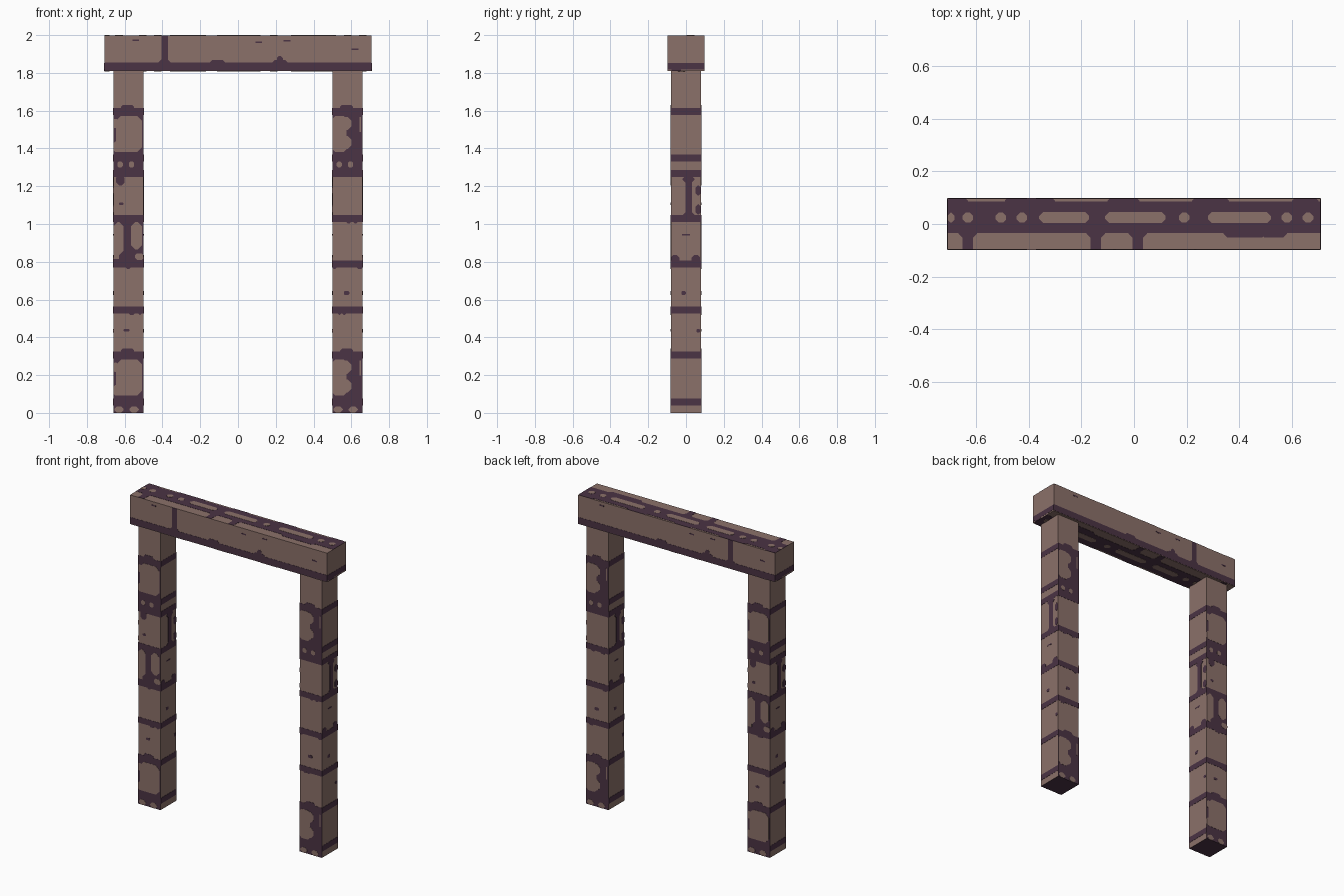
import bpy, bmesh, random
from mathutils import Vector

random.seed(4)
default_cube = bpy.data.objects.get("Cube")
if default_cube:
    bpy.data.objects.remove(default_cube, do_unlink=True)

STONE, MORTAR = 0, 1
SKIN = {MORTAR: 0.0012, STONE: 0.0024}


def make_material(name, colour):
    material = bpy.data.materials.new(name)
    material.use_nodes = True
    material.diffuse_color = (*colour, 1)
    shader = material.node_tree.nodes["Principled BSDF"]
    shader.inputs["Base Color"].default_value = (*colour, 1)
    shader.inputs["Roughness"].default_value = 0.9
    return material


MATERIALS = [
    make_material("dusty brown stone", (0.26, 0.165, 0.143)),
    make_material("dark plum mortar", (0.07, 0.033, 0.058)),
]


class Block:
    """A stone box whose sides carry thin painted plates."""

    def __init__(self, low, high):
        self.bm = bmesh.new()
        self.low, self.high = Vector(low), Vector(high)
        cube = bmesh.ops.create_cube(self.bm, size=1)
        middle, size = (self.low + self.high) / 2, self.high - self.low
        for vert in cube["verts"]:
            vert.co = middle + vert.co * size

    def side(self, name):
        """Lower-left corner, across and up directions, width and height."""
        x, y, z = Vector((1, 0, 0)), Vector((0, 1, 0)), Vector((0, 0, 1))
        across, up = {
            "front": (x, z), "back": (-x, z), "right": (y, z),
            "left": (-y, z), "top": (x, y), "bottom": (x, -y),
        }[name]
        normal = across.cross(up)
        middle, half = (self.low + self.high) / 2, (self.high - self.low) / 2
        width, height, depth = (abs(half.dot(d)) for d in (across, up, normal))
        corner = middle - across * width - up * height + normal * depth
        return corner, across, up, normal, width * 2, height * 2

    def plate(self, name, colour, u0, u1, v0, v1, bevel=0.0):
        corner, across, up, normal, width, height = self.side(name)
        u0, u1 = max(u0, 0), min(u1, width)
        v0, v1 = max(v0, 0), min(v1, height)
        b = min(bevel, (u1 - u0) * 0.45, (v1 - v0) * 0.45)
        if b > 0:
            outline = [(u0 + b, v0), (u1 - b, v0), (u1, v0 + b), (u1, v1 - b),
                       (u1 - b, v1), (u0 + b, v1), (u0, v1 - b), (u0, v0 + b)]
        else:
            outline = [(u0, v0), (u1, v0), (u1, v1), (u0, v1)]
        base = [corner + across * u + up * v for u, v in outline]
        bottom = [self.bm.verts.new(p) for p in base]
        top = [self.bm.verts.new(p + normal * SKIN[colour]) for p in base]
        faces = [self.bm.faces.new(top)]
        for i in range(len(top)):
            j = (i + 1) % len(top)
            faces.append(self.bm.faces.new((bottom[i], bottom[j], top[j], top[i])))
        for face in faces:
            face.material_index = colour

    def bumps(self, name, v, count, size=0.012):
        """Ragged lumps of mortar along a horizontal joint."""
        width = self.side(name)[4]
        for _ in range(count):
            u = random.uniform(0, width)
            half = random.uniform(1, 2.2) * size
            self.plate(name, MORTAR, u - half, u + half, v - size, v + size, size * 0.8)

    def finish(self, name):
        mesh = bpy.data.meshes.new(name)
        self.bm.to_mesh(mesh)
        self.bm.free()
        for material in MATERIALS:
            mesh.materials.append(material)
        obj = bpy.data.objects.new(name, mesh)
        bpy.context.collection.objects.link(obj)


def joints(block, name):
    """Evenly stacked mortar courses shared by every post side."""
    for v in (0.04, 0.287, 0.527, 0.77, 1.01, 1.25, 1.33, 1.577):
        block.plate(name, MORTAR, 0, 1, v, v + 0.037)


def broad_side(block, name):
    """Common joints and worn courses of the front and back."""
    joints(block, name)
    block.plate(name, MORTAR, 0, 1, 0, 0.05)
    block.plate(name, MORTAR, 0, 1, 1.25, 1.367)
    for u in (0.005, 0.085):
        block.plate(name, STONE, u, u + 0.05, 0, 0.035, 0.015)
    for u in (0.022, 0.082):
        block.plate(name, STONE, u, u + 0.028, 1.3, 1.33, 0.007)
    for v in (0.325, 1.615):
        block.plate(name, MORTAR, 0.04, 0.11, v - 0.02, v + 0.015, 0.01)
    for v in (0.527, 0.77, 1.01):
        block.bumps(name, v, 2, 0.008)


def worn_side(block, name):
    """Mortar spread along the right edge."""
    broad_side(block, name)
    for v in (0.077, 1.367):
        block.plate(name, MORTAR, 0, 1, v - 0.01, v + 0.22)
        block.plate(name, STONE, 0, 0.075, v + 0.015, v + 0.205, 0.015)
        block.plate(name, STONE, 0.03, 0.1, v + 0.13, v + 0.2, 0.02)
        block.plate(name, STONE, 0.03, 0.1, v + 0.03, v + 0.1, 0.02)
        block.plate(name, STONE, 0.143, 0.15, v + 0.12, v + 0.2)
    block.plate(name, MORTAR, 0.06, 0.09, 0.625, 0.645, 0.005)


def barred_side(block, name):
    """Framed panels and one upright joint."""
    broad_side(block, name)
    for v in (0.077, 1.367):
        block.plate(name, MORTAR, 0, 1, v - 0.01, v + 0.22)
        block.plate(name, STONE, 0.015, 0.152, v + 0.015, v + 0.205, 0.025)
        block.plate(name, STONE, 0, 0.1, v + 0.015, v + 0.07, 0.01)
        # mortar lump intruding from the edge, shaped by the stone around it
        block.plate(name, STONE, 0.003, 0.02, v + 0.14, v + 0.19, 0.004)
    block.plate(name, MORTAR, 0, 1, 0.77, 1.03)
    block.plate(name, STONE, 0, 0.053, 0.835, 1.01, 0.022)
    block.plate(name, STONE, 0, 0.03, 0.815, 0.98)
    block.plate(name, STONE, 0.093, 0.152, 0.865, 1.01, 0.022)
    block.plate(name, STONE, 0.115, 0.16, 0.81, 0.845, 0.01)
    block.plate(name, MORTAR, 0.015, 0.06, 1.205, 1.26, 0.015)
    block.plate(name, MORTAR, 0.03, 0.055, 1.1, 1.115, 0.005)
    block.plate(name, MORTAR, 0.055, 0.085, 0.43, 0.445, 0.005)


def narrow_side(block, name):
    """Clean courses with one split stone."""
    joints(block, name)
    block.plate(name, MORTAR, 0.078, 0.112, 1.03, 1.26)
    block.plate(name, MORTAR, 0.062, 0.125, 1.215, 1.26, 0.02)
    block.plate(name, MORTAR, 0.065, 0.125, 1.02, 1.07, 0.02)
    for v in (1.08, 1.18):
        block.plate(name, MORTAR, 0.13, 0.16, v - 0.03, v + 0.025, 0.015)
    for u in (0.02, 0.13):
        block.plate(name, MORTAR, u - 0.02, u + 0.025, 0.79, 0.835, 0.012)
    block.plate(name, MORTAR, 0.055, 0.08, 0.625, 0.645, 0.005)
    block.plate(name, MORTAR, 0.135, 0.155, 0.425, 0.445, 0.005)
    block.plate(name, MORTAR, 0.06, 0.1, 0.94, 0.948)


# Two square posts
POST_TOP = 1.81
for part, x, broad in (("left_post", 0.58, worn_side), ("right_post", -0.58, barred_side)):
    post = Block((x - 0.08, -0.08, 0), (x + 0.08, 0.08, POST_TOP))
    for face in post.bm.faces:
        if face.normal.z < -0.5 or face.calc_center_median().z < 0.001:
            face.material_index = MORTAR
    for name in ("front", "back"):
        broad(post, name)
    for name in ("left", "right"):
        narrow_side(post, name)
    post.finish(part)

# Crossing lintel
HALF = 0.708
lintel = Block((-HALF, -0.097, POST_TOP), (HALF, 0.097, 1.998))
for name, joint in (("front", 0.302), ("back", 2 * HALF - 0.337)):
    lintel.plate(name, MORTAR, 0, 2, 0.003, 0.045)
    lintel.plate(name, MORTAR, joint, joint + 0.035, 0.03, 1)
    lintel.plate(name, MORTAR, joint - 0.015, joint + 0.05, 0.02, 0.06, 0.015)
    for u in (0.6, 0.93):
        lintel.plate(name, MORTAR, u - 0.04, u + 0.04, 0.03, 0.058, 0.012)
    lintel.plate(name, MORTAR, 0.915, 0.945, 0.04, 0.08, 0.01)
    for u, v in ((0.15, 0.16), (0.8, 0.148), (0.95, 0.155), (1.31, 0.11)):
        lintel.plate(name, MORTAR, u, u + 0.035, v, v + 0.008)
for name in ("left", "right"):
    lintel.plate(name, MORTAR, 0, 1, 0.008, 0.043)
    lintel.plate(name, MORTAR, 0.02, 0.07, 0, 0.02)

# Mortar bed with small inset stones above and below
for name in ("top", "bottom"):
    lintel.plate(name, MORTAR, 0, 2, 0.062, 0.182)
    for x in (-0.63, -0.145, 0.015):
        u = x + HALF
        lintel.plate(name, MORTAR, u - 0.02, u + 0.02, 0, 0.08)
        lintel.plate(name, MORTAR, u - 0.035, u + 0.035, 0.045, 0.08, 0.015)
    for x in (0.39, 0.45, 0.53):
        u = x + HALF
        lintel.plate(name, MORTAR, u - 0.05, u + 0.05, 0.045, 0.08, 0.015)
    for x0, x1 in ((-0.71, -0.63), (-0.49, -0.3), (-0.1, 0.02), (0.22, 0.36), (0.6, 0.7)):
        lintel.plate(name, MORTAR, x0 + HALF, x1 + HALF, 0.17, 1, 0.008)
    for x0, x1 in ((-0.36, -0.17), (-0.11, 0.12), (0.28, 0.52)):
        lintel.plate(name, STONE, x0 + HALF, x1 + HALF, 0.1, 0.143, 0.016)
    for x in (-0.7, -0.63, -0.505, -0.425, 0.19, 0.58, 0.66):
        u = x + HALF
        lintel.plate(name, STONE, u - 0.02, u + 0.02, 0.102, 0.14, 0.012)
lintel.finish("lintel")
